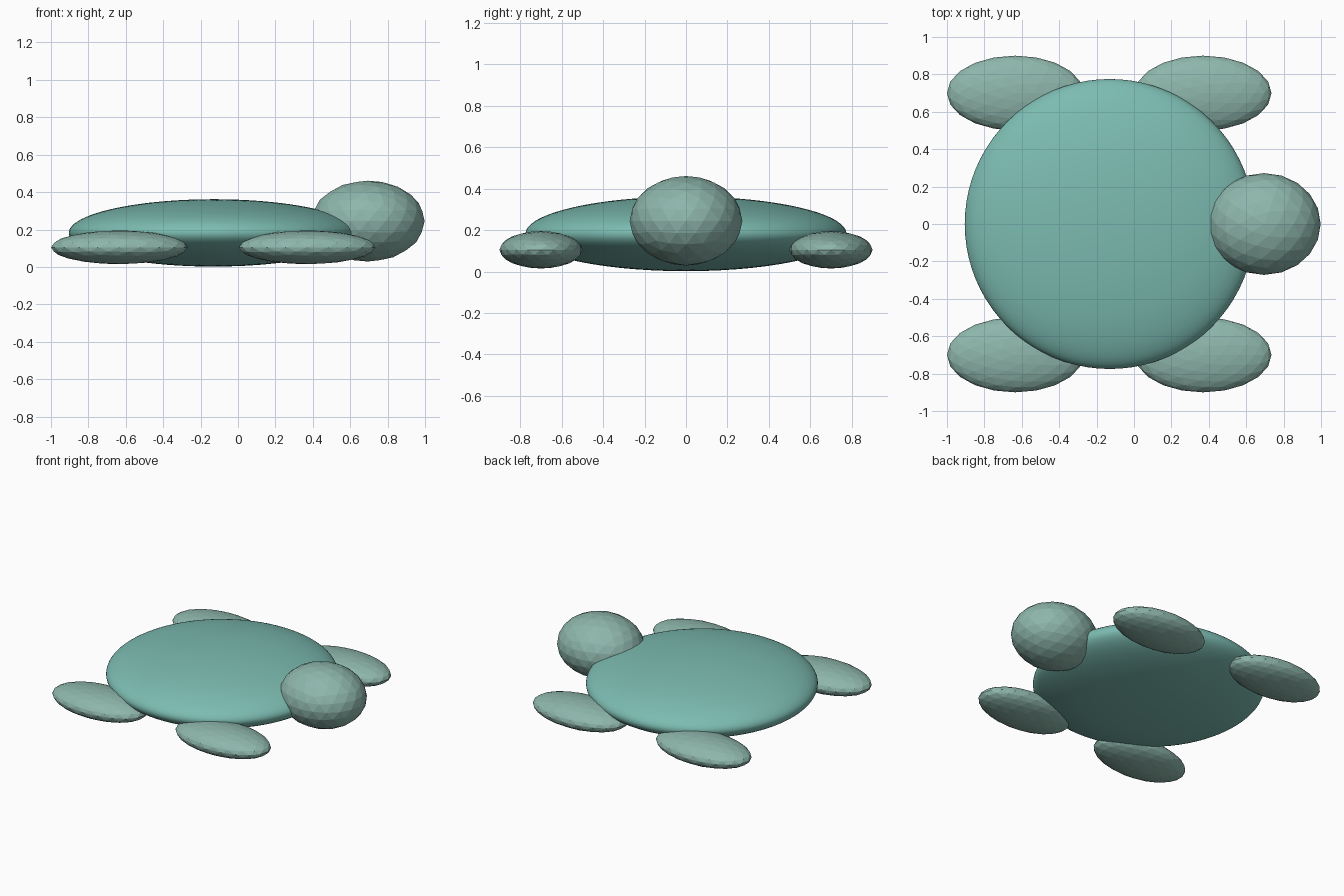
import bpy

if "Cube" in bpy.data.objects:
    bpy.data.objects.remove(bpy.data.objects["Cube"])


def ellipsoid(name, centre, radii, detail, colour, smooth=False):
    bpy.ops.mesh.primitive_ico_sphere_add(subdivisions=detail, radius=1, location=centre)
    ob = bpy.context.object
    ob.name = name
    ob.scale = radii
    bpy.ops.object.transform_apply(location=False, rotation=False, scale=True)
    if smooth:
        bpy.ops.object.shade_smooth()
    ob.data.materials.append(colour)
    return ob


def material(name, rgb):
    m = bpy.data.materials.new(name)
    m.diffuse_color = (*rgb, 1)
    m.use_nodes = True
    m.node_tree.nodes["Principled BSDF"].inputs["Base Color"].default_value = m.diffuse_color
    return m


shell_green = material("shell_green", (0.20, 0.50, 0.44))
skin_green = material("skin_green", (0.27, 0.47, 0.41))

# Flattened shell
ellipsoid("shell", (-0.13, 0, 0.182), (0.775, 0.775, 0.18), 5, shell_green, True)

# Faceted head
ellipsoid("head", (0.695, 0, 0.245), (0.303, 0.272, 0.216), 3, skin_green)

# Four faceted flippers
for end, x in (("front", 0.37), ("rear", -0.635)):
    for side, s in (("left", 1), ("right", -1)):
        ellipsoid(f"{end}_{side}_flipper", (x, s * 0.70, 0.105),
                  (0.365, 0.20, 0.09), 3, skin_green)
